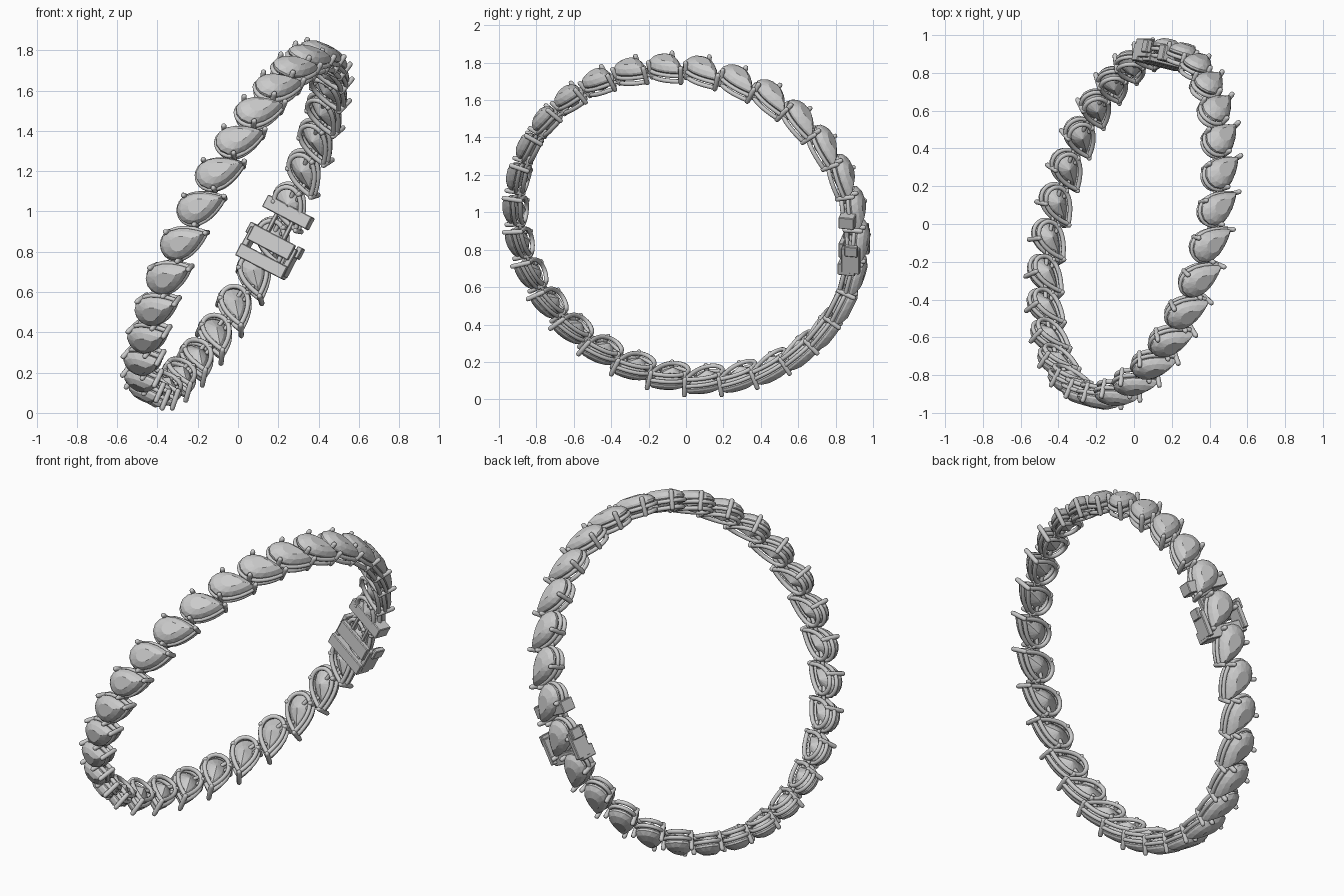
import bpy, bmesh, math
from mathutils import Matrix, Vector

if "Cube" in bpy.data.objects:
    bpy.data.objects.remove(bpy.data.objects["Cube"])

N = 30                                   # stones round the bracelet
R = 0.953                                # radius of the stone girdles
CENTRE = Vector((0, 0, 0.935))
AXIS = Vector((0.865, -0.215, -0.45)).normalized()
START = Vector((-0.19, -0.925, 0.095))
START = (START - AXIS * START.dot(AXIS)).normalized()
TILT = math.radians(48)                  # pear stones lean across the band


def frame(i, radius=R):
    """Matrix: x across the band, y along it, z outward."""
    z = Matrix.Rotation(-i * 2 * math.pi / N, 3, AXIS) @ START
    y = z.cross(AXIS)
    m = Matrix((AXIS, y, z)).transposed().to_4x4()
    m.translation = CENTRE + z * radius
    return m


def pear(phi, s=1.0, z=0.0, grow=0.0):
    """Point on the teardrop outline, tip at phi = 0."""
    x = (0.123 * s + grow) * math.cos(phi)
    y = (0.096 * s + grow) * math.sin(phi) * abs(math.sin(phi / 2)) ** 0.9
    return Vector((x, y, z))


def bridge(bm, a, b):
    n = len(a)
    for k in range(n):
        bm.faces.new((a[k], a[(k + 1) % n], b[(k + 1) % n], b[k]))


def tube(bm, pts, radii, sides=8, closed=False):
    """Sweep a round section along a path."""
    rings, n = [], len(pts)
    for k, p in enumerate(pts):
        if closed:
            d = pts[(k + 1) % n] - pts[k - 1]
        else:
            d = pts[min(k + 1, n - 1)] - pts[max(k - 1, 0)]
        d.normalize()
        u = d.cross(Vector((0, 0, 1)) if abs(d.z) < 0.7 else Vector((1, 0, 0))).normalized()
        v = d.cross(u)
        r = radii[k] if isinstance(radii, list) else radii
        rings.append([bm.verts.new(p + r * (u * math.cos(a) + v * math.sin(a)))
                      for a in (2 * math.pi * j / sides for j in range(sides))])
    for k in range(n if closed else n - 1):
        bridge(bm, rings[k], rings[(k + 1) % n])
    if not closed:
        bm.faces.new(rings[0])
        bm.faces.new(rings[-1])


def capsule(bm, a, b, r):
    """Rod with rounded ends."""
    d = (b - a).normalized()
    steps = [(0, .35), (.2, .75), (.9, 1)]
    pts = [a + d * r * t for t, _ in steps] + [b - d * r * t for t, _ in reversed(steps)]
    rad = [r * s for _, s in steps]
    tube(bm, pts, rad + rad[::-1])


def finish(bm, name, smooth):
    bmesh.ops.recalc_face_normals(bm, faces=bm.faces)
    for f in bm.faces:
        f.smooth = smooth
    me = bpy.data.meshes.new(name)
    bm.to_mesh(me)
    bm.free()
    return me


def stone_mesh():
    """Faceted pear stone: domed crown, girdle, pointed pavilion."""
    bm, n = bmesh.new(), 16
    levels = [(0.5, -0.050, 0), (1, -0.006, 0), (1, 0.006, 0), (0.83, 0.027, .5), (0.48, 0.044, 0)]
    rings = [[bm.verts.new(pear(2 * math.pi * (k + off) / n, s, z)) for k in range(n)]
             for s, z, off in levels]
    culet = bm.verts.new((-0.02, 0, -0.075))
    for a, b, kind in zip(rings, rings[1:], (0, 0, 1, 2)):
        for k in range(n):
            q = (k + 1) % n
            if kind == 0:
                bm.faces.new((a[k], a[q], b[q], b[k]))
            elif kind == 1:
                bm.faces.new((a[k], a[q], b[k]))
                bm.faces.new((a[q], b[q], b[k]))
            else:
                bm.faces.new((a[k], b[q], b[k]))
                bm.faces.new((a[k], a[q], b[q]))
    bm.faces.new(rings[-1])
    for k in range(n):
        bm.faces.new((culet, rings[0][(k + 1) % n], rings[0][k]))
    bmesh.ops.rotate(bm, verts=bm.verts, matrix=Matrix.Rotation(TILT, 3, 'Z'))
    return finish(bm, "pear_stone", False)


def setting_mesh():
    """Two wire rails joined by three prongs."""
    bm = bmesh.new()
    for s, z, r in ((0.98, -0.024, 0.0115), (0.87, -0.060, 0.0125)):
        tube(bm, [pear(2 * math.pi * (k + .5) / 32, s, z) for k in range(32)], r, closed=True)
    for phi in (0, math.radians(118), math.radians(242)):
        capsule(bm, pear(phi, 0.92, -0.076), pear(phi, 1.0, 0.036, 0.008), 0.0135)
    bmesh.ops.rotate(bm, verts=bm.verts, matrix=Matrix.Rotation(TILT, 3, 'Z'))
    return finish(bm, "wire_setting", True)


def link_mesh():
    """Pair of short pins joining neighbouring settings."""
    bm = bmesh.new()
    for x in (-0.018, 0.018):
        capsule(bm, Vector((x, -0.05, 0)), Vector((x, 0.05, 0)), 0.011)
    return finish(bm, "hinge_link", True)


def place(mesh, name, matrix):
    ob = bpy.data.objects.new(name, mesh)
    ob.matrix_world = matrix
    bpy.context.collection.objects.link(ob)
    return ob


def box(name, centre, size, matrix):
    """Clasp block with softened edges."""
    bm = bmesh.new()
    bmesh.ops.create_cube(bm, size=1)
    bmesh.ops.scale(bm, vec=size, verts=bm.verts)
    bmesh.ops.translate(bm, vec=centre, verts=bm.verts)
    ob = place(finish(bm, name, False), name, matrix)
    mod = ob.modifiers.new("soft_edges", 'BEVEL')
    mod.width = 0.004
    mod.segments = 1


# Stones, settings and links
stone, setting, link = stone_mesh(), setting_mesh(), link_mesh()
for i in range(N):
    place(stone, f"pear_stone_{i:02d}", frame(i))
    place(setting, f"wire_setting_{i:02d}", frame(i))
    place(link, f"hinge_link_{i:02d}", frame(i + 0.5, R - 0.045))

# Box clasp under the stone at the back
c = frame(N / 2, 0.0)
box("clasp_end_bar", (0, -0.165, 0.905), (0.25, 0.068, 0.085), c)
box("clasp_middle_plate", (0, 0.005, 0.873), (0.235, 0.085, 0.028), c)
box("clasp_lower_bar", (0, 0.11, 0.905), (0.265, 0.068, 0.095), c)
for side, label in ((-1, "left"), (1, "right")):
    box(f"clasp_side_{label}", (side * 0.118, 0.055, 0.928), (0.03, 0.15, 0.10), c)
    box(f"clasp_catch_{label}", (side * 0.135, -0.01, 0.935), (0.028, 0.06, 0.07), c)
    box(f"clasp_tongue_{label}", (side * 0.045, -0.09, 0.89), (0.02, 0.13, 0.03), c)
